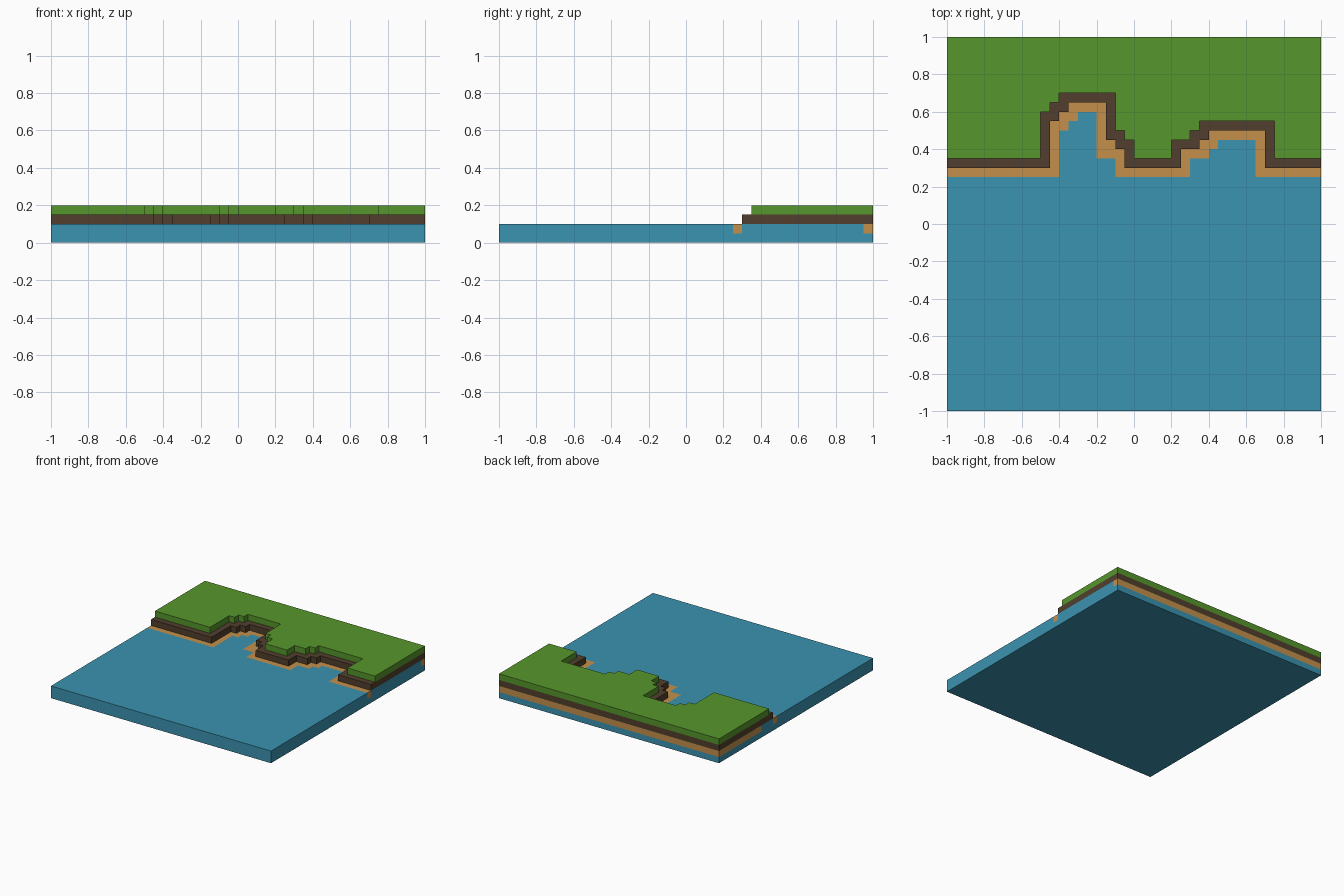
import bpy, bmesh

if "Cube" in bpy.data.objects:
    bpy.data.objects.remove(bpy.data.objects["Cube"])


def material(name, rgb):
    # convert screen colour (0-255) to linear
    def lin(c):
        c /= 255
        return c / 12.92 if c <= 0.04045 else ((c + 0.055) / 1.055) ** 2.4
    m = bpy.data.materials.new(name)
    m.diffuse_color = (*[lin(c) for c in rgb], 1)
    m.use_nodes = True
    m.node_tree.nodes["Principled BSDF"].inputs["Base Color"].default_value = m.diffuse_color
    return m


def shore(start_y, steps):
    """Stepped coastline from x=-1 to x=1; each step is (x, new y)."""
    pts, y = [(-1, start_y)], start_y
    for x, ny in steps:
        pts += [(x, y), (x, ny)]
        y = ny
    return pts + [(1, y)]


def prisms(name, mat, parts):
    """Extrude outlines (points, z0, z1) into one flat-shaded object."""
    bm = bmesh.new()
    for pts, z0, z1 in parts:
        f = bm.faces.new([bm.verts.new((x, y, z0)) for x, y in pts])
        ext = bmesh.ops.extrude_face_region(bm, geom=[f], use_keep_orig=True)
        vs = [g for g in ext["geom"] if isinstance(g, bmesh.types.BMVert)]
        bmesh.ops.translate(bm, verts=vs, vec=(0, 0, z1 - z0))
    bmesh.ops.recalc_face_normals(bm, faces=bm.faces)
    me = bpy.data.meshes.new(name)
    bm.to_mesh(me)
    bm.free()
    me.materials.append(mat)
    ob = bpy.data.objects.new(name, me)
    bpy.context.collection.objects.link(ob)
    return ob


def rect(x0, x1, y0, y1):
    return [(x0, y0), (x1, y0), (x1, y1), (x0, y1)]


# Coastlines of the three land layers
grass_edge = shore(0.35, [(-0.5, 0.6), (-0.45, 0.65), (-0.4, 0.7), (-0.1, 0.5), (-0.05, 0.45),
                          (0, 0.35), (0.2, 0.45), (0.3, 0.5), (0.35, 0.55), (0.75, 0.35)])
soil_edge = shore(0.3, [(-0.45, 0.55), (-0.4, 0.6), (-0.35, 0.65), (-0.15, 0.45), (-0.1, 0.4),
                        (-0.05, 0.3), (0.25, 0.4), (0.35, 0.45), (0.4, 0.5), (0.7, 0.3)])
sand_edge = shore(0.25, [(-0.4, 0.5), (-0.35, 0.55), (-0.3, 0.6), (-0.2, 0.35), (-0.1, 0.25),
                         (0.3, 0.35), (0.4, 0.4), (0.45, 0.45), (0.65, 0.25)])
back = [(1, 1), (-1, 1)]

# Grass and soil layers
prisms("grass_layer", material("grass green", (87, 150, 44)), [(grass_edge + back, 0.15, 0.2)])
prisms("soil_layer", material("soil brown", (81, 63, 46)), [(soil_edge + back, 0.1, 0.15)])

# Sand layer, set back at the sides where water shows beneath the soil
right_notch = [(1, 0.3), (0.95, 0.3), (0.95, 0.95), (1, 0.95)]
left_notch = [(-1, 0.45), (-0.95, 0.45), (-0.95, 0.3), (-1, 0.3)]
prisms("sand_layer", material("sand tan", (195, 144, 75)),
       [(sand_edge + right_notch + back + left_notch, 0.05, 0.1)])

# Water: base slab, open surface and the side strips
prisms("water", material("water blue", (59, 147, 176)), [
    (rect(-1, 1, -1, 1), 0, 0.05),
    (sand_edge + [(1, -1), (-1, -1)], 0.05, 0.1),
    (rect(0.95, 1, 0.3, 0.95), 0.05, 0.1),
    (rect(-1, -0.95, 0.3, 0.45), 0.05, 0.1),
])

# Merge the water's front sides into clean full-height walls
bpy.context.view_layer.update()
